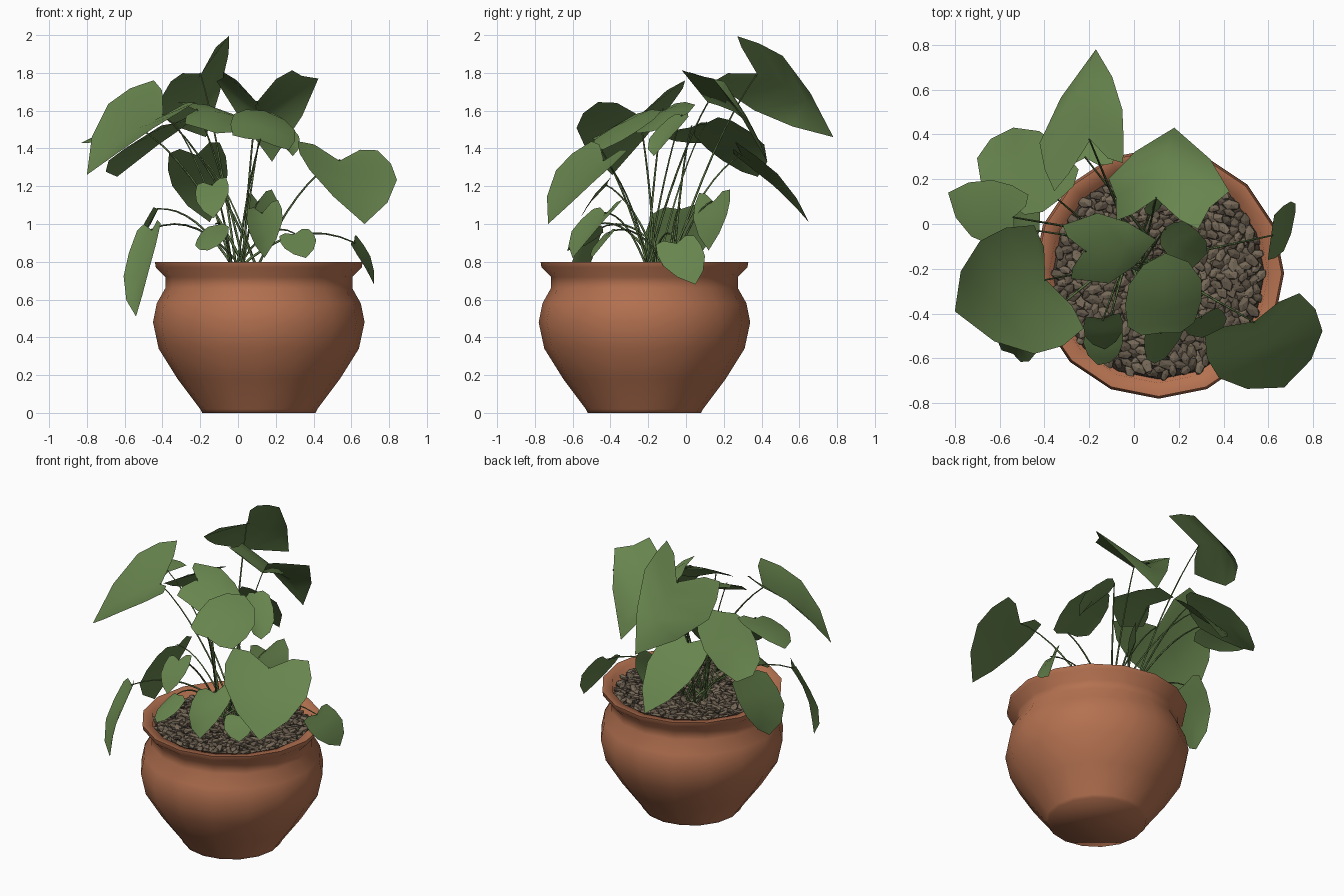
import bpy, bmesh, math, random
from mathutils import Vector, Matrix

cube = bpy.data.objects.get("Cube")
if cube:
    bpy.data.objects.remove(cube, do_unlink=True)
random.seed(4)
POT = Vector((0.11, -0.22, 0))


def material(name, rgb):
    m = bpy.data.materials.new(name)
    m.use_nodes = True
    m.diffuse_color = (*rgb, 1)
    bsdf = m.node_tree.nodes["Principled BSDF"]
    bsdf.inputs["Base Color"].default_value = (*rgb, 1)
    bsdf.inputs["Roughness"].default_value = 0.8
    return m


TERRACOTTA = material("terracotta", (0.455, 0.165, 0.08))
GREEN = material("leaf green", (0.135, 0.23, 0.075))
STEM = material("stem green", (0.11, 0.18, 0.06))
EARTH = material("dark earth", (0.06, 0.046, 0.032))
PEBBLES = [material("brown pebble", (0.18, 0.14, 0.097)),
           material("dark pebble", (0.12, 0.093, 0.066))]


def finish(name, bm, mats, smooth):
    me = bpy.data.meshes.new(name)
    bm.to_mesh(me)
    bm.free()
    ob = bpy.data.objects.new(name, me)
    bpy.context.collection.objects.link(ob)
    for m in mats:
        me.materials.append(m)
    if smooth:
        bpy.ops.object.select_all(action='DESELECT')
        ob.select_set(True)
        bpy.context.view_layer.objects.active = ob
        bpy.ops.object.shade_smooth_by_angle(angle=math.radians(smooth))


def lathe(name, profile, mat, sides=16):
    bm = bmesh.new()
    rings = []
    for r, z in profile:
        rings.append([bm.verts.new(POT + Vector((r * math.cos(a), r * math.sin(a), z)))
                      for a in (math.tau * i / sides for i in range(sides))])
    for lo, hi in zip(rings, rings[1:]):
        for i in range(sides):
            j = (i + 1) % sides
            bm.faces.new((lo[i], lo[j], hi[j], hi[i]))
    bm.faces.new(rings[0][::-1])
    bm.faces.new(rings[-1])
    finish(name, bm, [mat], 100)


# Pot with flared rim and hollow top, then the earth inside it
lathe("pot", [(0.3, 0), (0.31, 0.02), (0.43, 0.18), (0.53, 0.34), (0.56, 0.48), (0.54, 0.58),
              (0.495, 0.66), (0.495, 0.72), (0.545, 0.77), (0.55, 0.8), (0.49, 0.795),
              (0.47, 0.72)], TERRACOTTA)
lathe("earth", [(0.475, 0.725), (0.465, 0.755)], EARTH)

# Pebbles scattered evenly over the earth
bm = bmesh.new()
COUNT = 480
for i in range(COUNT):
    r = 0.46 * math.sqrt((i + 0.5) / COUNT)
    a = i * 2.39996
    spot = POT + Vector((r * math.cos(a), r * math.sin(a), random.uniform(0.755, 0.775)))
    size = random.uniform(0.85, 1.3)
    mat = (Matrix.Translation(spot) @ Matrix.Rotation(random.uniform(0, math.tau), 4, 'Z')
           @ Matrix.Rotation(random.uniform(-0.5, 0.5), 4, 'Y')
           @ Matrix.Diagonal((0.037 * size, 0.021 * size, 0.014 * size, 1)))
    made = bmesh.ops.create_icosphere(bm, subdivisions=1, radius=1, matrix=mat)
    shade = random.randrange(2)
    for v in made["verts"]:
        for f in v.link_faces:
            f.material_index = shade
finish("pebbles", bm, PEBBLES, None)

# Half outline of a heart leaf: share of lobe direction, share of length
HALF = [(0.55, -0.1), (0.96, -0.06), (1.1, 0.2), (1.05, 0.48), (0.65, 0.78)]
RIB = [0.0, 0.12, 0.3, 0.55, 0.8]
stems = bpy.data.curves.new("stems", 'CURVE')
stems.dimensions = '3D'
stems.bevel_depth = 0.006
stems.bevel_resolution = 0
stems.use_fill_caps = True
stems.materials.append(STEM)


def stem(end):
    a = random.uniform(0, math.tau)
    root = Vector((0.04 + 0.07 * math.cos(a), -0.14 + 0.07 * math.sin(a), 0.75))
    mid = root.lerp(end, 0.5) + Vector((0, 0, 0.1 + 0.2 * (end - root).xy.length))
    sp = stems.splines.new('POLY')
    n = 8
    sp.points.add(n)
    for i in range(n + 1):
        t = i / n
        p = root.lerp(mid, t).lerp(mid.lerp(end, t), t)
        sp.points[i].co = (*p, 1)
        sp.points[i].radius = 1.2 - 0.6 * t


def leaf(name, notch, tip, left, right, arch=0.08, wide=1.0):
    notch, tip, left, right = map(Vector, (notch, tip, left, right))
    along = tip - notch
    up = (right - left).cross(along).normalized()
    if up.z < 0:
        up = -up

    def place(side, a, b):
        bulge = arch * along.length * math.sin(math.pi * max(b, 0))
        spread = a * wide if b > 0.4 else a
        return notch + side * spread + along * b + up * (bulge - 0.03 * a * a * along.length)

    bm = bmesh.new()
    rib = [bm.verts.new(place(Vector(), 0, b) - up * 0.008) for b in RIB]
    end = bm.verts.new(tip)
    for lobe in (left, right):
        edge = [bm.verts.new(place(lobe - notch, a, b)) for a, b in HALF]
        for i in range(len(edge) - 1):
            bm.faces.new((rib[i], rib[i + 1], edge[i + 1], edge[i]))
        bm.faces.new((rib[-1], end, edge[-1]))
    bmesh.ops.recalc_face_normals(bm, faces=bm.faces)
    bm.normal_update()
    if sum(f.normal.dot(up) for f in bm.faces) < 0:
        bmesh.ops.reverse_faces(bm, faces=bm.faces)
    finish(name, bm, [GREEN], 80)
    stem(notch)


# Leaves: notch, tip, left lobe, right lobe, arch, fullness near the tip
leaf("top_back_leaf", (-0.2, 0.38, 1.8), (-0.17, 0.78, 1.46), (-0.37, 0.17, 1.74), (-0.05, 0.3, 1.99), 0.15, 1.1)
leaf("back_leaf", (0.1, 0.12, 1.65), (0.18, 0.43, 1.33), (-0.08, 0.04, 1.8), (0.3, 0.0, 1.81), 0.18, 1.35)
leaf("back_left_leaf", (-0.34, 0.11, 1.54), (-0.64, 0.38, 1.25), (-0.52, 0.06, 1.46), (-0.27, 0.27, 1.54))
leaf("left_leaf", (-0.54, 0.03, 1.52), (-0.83, 0.14, 1.43), (-0.58, -0.1, 1.47), (-0.49, 0.14, 1.54))
leaf("big_left_leaf", (-0.4, -0.25, 1.58), (-0.8, -0.39, 1.26), (-0.25, -0.49, 1.64), (-0.48, -0.01, 1.76))
leaf("front_right_leaf", (0.54, -0.44, 1.34), (0.67, -0.73, 1.0), (0.32, -0.53, 1.43), (0.76, -0.33, 1.38))
leaf("low_right_leaf", (0.62, -0.05, 0.9), (0.72, 0.05, 0.68), (0.61, -0.16, 0.88), (0.64, 0.05, 0.93))
leaf("low_front_left_leaf", (-0.46, -0.47, 0.97), (-0.54, -0.58, 0.51), (-0.55, -0.46, 0.94), (-0.42, -0.54, 0.98))
leaf("low_left_leaf", (-0.43, -0.03, 1.08), (-0.56, -0.08, 0.7), (-0.49, -0.19, 1.03), (-0.44, 0.12, 1.06))
leaf("low_back_leaf", (-0.22, 0.3, 1.37), (-0.15, 0.65, 1.01), (-0.37, 0.28, 1.36), (-0.09, 0.3, 1.42))
leaf("upper_middle_leaf", (-0.22, -0.12, 1.61), (0.1, -0.07, 1.52), (-0.3, 0.0, 1.65), (-0.26, -0.25, 1.53), 0.08, 1.2)
leaf("upper_front_leaf", (0.12, -0.49, 1.45), (0.14, -0.13, 1.6), (-0.03, -0.44, 1.49), (0.28, -0.42, 1.41))
leaf("upper_right_leaf", (0.14, -0.02, 1.58), (0.29, -0.17, 1.36), (0.13, -0.11, 1.55), (0.24, 0.0, 1.56))
leaf("low_front_leaf", (0.13, -0.43, 1.06), (0.14, -0.6, 0.82), (0.05, -0.51, 1.07), (0.22, -0.35, 1.12))
leaf("inner_left_leaf", (-0.14, -0.43, 1.21), (-0.13, -0.56, 1.03), (-0.22, -0.43, 1.2), (-0.06, -0.41, 1.24))
leaf("small_front_leaf", (-0.12, -0.47, 1.0), (-0.16, -0.63, 0.86), (-0.2, -0.45, 0.95), (-0.05, -0.5, 0.98))
leaf("small_right_leaf", (0.3, -0.42, 0.95), (0.36, -0.5, 0.82), (0.22, -0.45, 0.93), (0.38, -0.38, 0.97))
leaf("inner_back_leaf", (0.11, 0.14, 1.12), (0.15, 0.12, 0.86), (0.05, 0.06, 1.15), (0.19, 0.23, 1.17))

bpy.context.collection.objects.link(bpy.data.objects.new("stems", stems))
